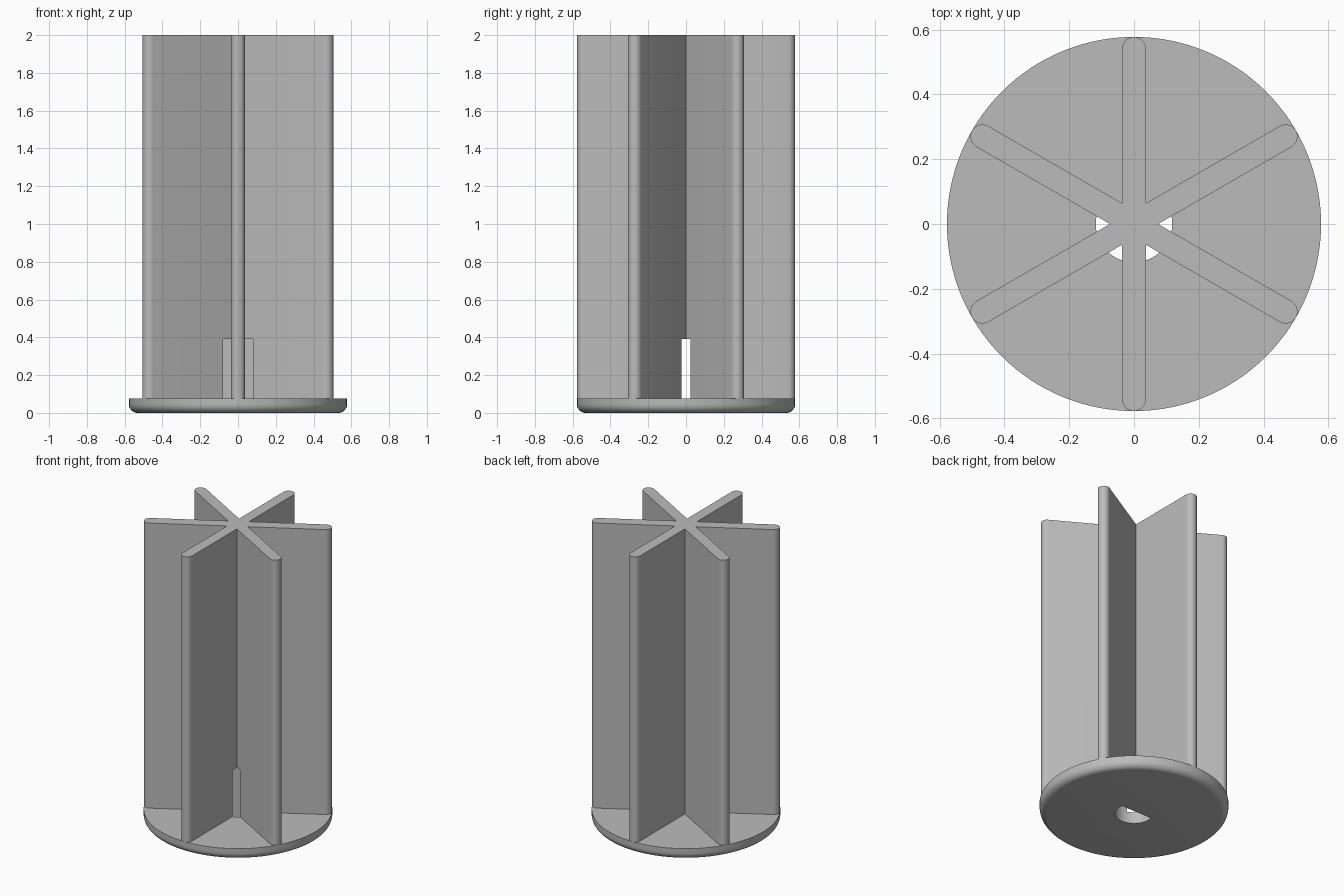
import bpy, bmesh, math
from math import sin, cos, pi, radians

cube = bpy.data.objects.get("Cube")
if cube:
    bpy.data.objects.remove(cube, do_unlink=True)

RADIUS, HEIGHT = 0.577, 2.0
BASE_TOP, FILLET = 0.077, 0.045
HALF_THICK, FINS = 0.037, 6
BORE_R, BORE_FLAT, BORE_TOP = 0.118, 0.025, 0.39

grey = bpy.data.materials.new("Plain grey")
grey.use_nodes = True
colour = (0.5, 0.5, 0.5, 1)
grey.diffuse_color = colour
grey.node_tree.nodes["Principled BSDF"].inputs["Base Color"].default_value = colour


def prism(name, outline, z0, z1):
    """Extrude a counter-clockwise outline from z0 up to z1."""
    bm = bmesh.new()
    face = bm.faces.new([bm.verts.new((x, y, z0)) for x, y in outline])
    top = bmesh.ops.extrude_face_region(bm, geom=[face])
    verts = [v for v in top["geom"] if isinstance(v, bmesh.types.BMVert)]
    bmesh.ops.translate(bm, verts=verts, vec=(0, 0, z1 - z0))
    bmesh.ops.recalc_face_normals(bm, faces=bm.faces)
    mesh = bpy.data.meshes.new(name)
    bm.to_mesh(mesh)
    bm.free()
    mesh.materials.append(grey)
    obj = bpy.data.objects.new(name, mesh)
    bpy.context.collection.objects.link(obj)
    return obj


def arc(cx, cy, r, start, end, steps):
    return [(cx + r * cos(start + (end - start) * i / steps),
             cy + r * sin(start + (end - start) * i / steps)) for i in range(steps + 1)]


def apply(obj, mod):
    bpy.ops.object.select_all(action="DESELECT")
    obj.select_set(True)
    bpy.context.view_layer.objects.active = obj
    bpy.ops.object.modifier_apply(modifier=mod.name)


# Round base with a rounded lower rim
base = prism("base_disc", arc(0, 0, RADIUS, 0, 2 * pi, 128)[:-1], 0, BASE_TOP)
bm = bmesh.new()
bm.from_mesh(base.data)
rim = [e for e in bm.edges if all(v.co.z < 0.001 for v in e.verts)]
bmesh.ops.bevel(bm, geom=rim, offset=FILLET, segments=8, profile=0.5, affect="EDGES")
bm.to_mesh(base.data)
bm.free()

# Six fins with rounded tips, meeting in a star
star = []
tip = RADIUS - HALF_THICK
valley = HALF_THICK / sin(pi / FINS)
for i in range(FINS):
    a = pi / 2 + i * 2 * pi / FINS
    star += arc(tip * cos(a), tip * sin(a), HALF_THICK, a - pi / 2, a + pi / 2, 16)
    star.append((valley * cos(a + pi / FINS), valley * sin(a + pi / FINS)))
fins = prism("fins", star, BASE_TOP, HEIGHT)

# D-shaped shaft bore from below
half = math.asin(BORE_FLAT / BORE_R)
bore = prism("bore_cutter", arc(0, 0, BORE_R, pi - half, 2 * pi + half, 48), -0.1, BORE_TOP)
bore.hide_render = True
for part in (base, fins):
    cut = part.modifiers.new("Bore", "BOOLEAN")
    cut.operation = "DIFFERENCE"
    cut.solver = "EXACT"
    cut.object = bore
    apply(part, cut)
    bpy.ops.object.shade_smooth_by_angle(angle=radians(30))
bpy.data.objects.remove(bore, do_unlink=True)
